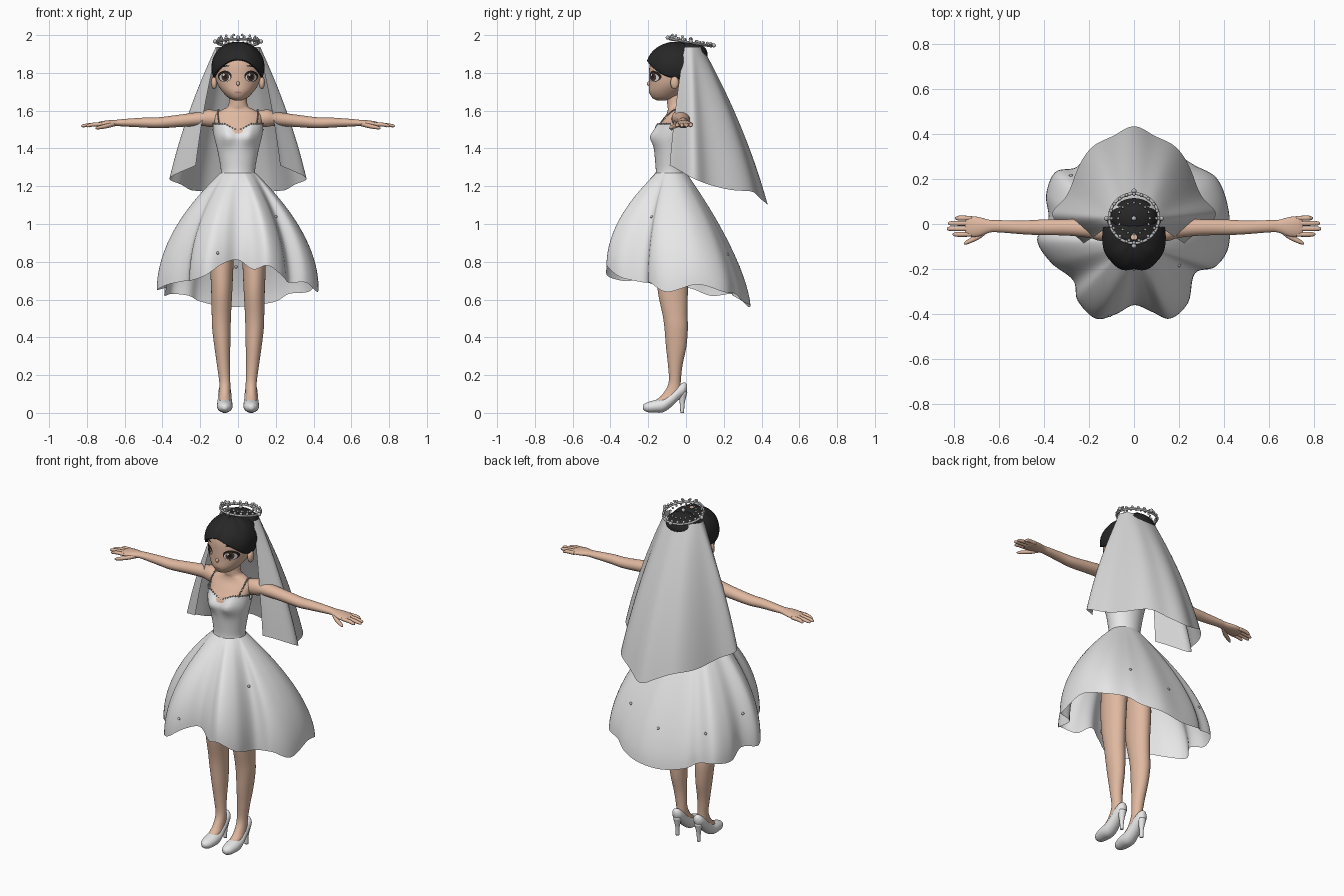
import bpy, bmesh
from math import sin, cos, pi, tau, atan2, acos, exp
from mathutils import Vector, Matrix
from mathutils.bvhtree import BVHTree

cube = bpy.data.objects.get("Cube")
if cube:
    bpy.data.objects.remove(cube)


def material(name, *rgb):
    m = bpy.data.materials.new(name)
    m.use_nodes = True
    m.diffuse_color = (*rgb, 1)
    m.node_tree.nodes["Principled BSDF"].inputs["Base Color"].default_value = (*rgb, 1)
    return m


white = material("satin white", .82, .82, .82)
sheer = material("veil white", .66, .66, .66)
skin = material("skin", .74, .48, .35)
black = material("hair black", .02, .02, .021)
silver = material("silver beads", .5, .5, .52)
lash = material("lash black", .02, .014, .012)
eye_white = material("eye white", .8, .78, .76)
brown = material("iris brown", .07, .04, .03)
pink = material("lip pink", .6, .25, .22)


def finish(name, bm, mat):
    bmesh.ops.recalc_face_normals(bm, faces=bm.faces)
    me = bpy.data.meshes.new(name)
    bm.to_mesh(me)
    bm.free()
    me.materials.append(mat)
    me.shade_smooth()
    ob = bpy.data.objects.new(name, me)
    bpy.context.collection.objects.link(ob)
    return ob


def spline(rows, steps, closed=False):
    """Smooth curve through rows of any width."""
    p = [Vector(r) for r in rows]
    n = len(p)
    get = (lambda i: p[i % n]) if closed else (lambda i: p[max(0, min(n - 1, i))])
    out = []
    for i in range(n if closed else n - 1):
        a, b, c, d = (get(i + k) for k in (-1, 0, 1, 2))
        for s in range(steps):
            t = s / steps
            out.append(b + (c - a) * (t / 2) + (a * 2 - b * 5 + c * 4 - d) * (t * t / 2)
                       + (b * 3 - a - c * 3 + d) * (t ** 3 / 2))
    return out if closed else out + [p[-1]]


def loft(name, rings, mat, closed=True, caps=False):
    bm = bmesh.new()
    vs = [[bm.verts.new(p) for p in ring] for ring in rings]
    n = len(vs[0])
    for a, b in zip(vs, vs[1:]):
        for j in range(n if closed else n - 1):
            k = (j + 1) % n
            bm.faces.new((a[j], a[k], b[k], b[j]))
    if caps:
        bm.faces.new(vs[0])
        bm.faces.new(vs[-1])
    return finish(name, bm, mat)


def tube(name, rows, mat, axis=2, side=1, n=32, steps=4, warp=None, caps=True):
    """Rows are centre x, y, z and two radii across the axis."""
    u, v = [i for i in range(3) if i != axis]
    rings = []
    for r in spline(rows, steps):
        ring = []
        for j in range(n):
            p = Vector(r[:3])
            p[u] += r[3] * cos(tau * j / n)
            p[v] += r[4] * sin(tau * j / n)
            if warp:
                p = warp(p)
            p.x *= side
            ring.append(p)
        rings.append(ring)
    loft(name, rings, mat, caps=caps)
    return rings


def ball(name, centre, radii, mat):
    bm = bmesh.new()
    m = Matrix.Translation(centre) @ Matrix.Diagonal((*radii, 1))
    bmesh.ops.create_uvsphere(bm, u_segments=32, v_segments=20, radius=1, matrix=m)
    return finish(name, bm, mat)


def beads(name, points, r, mat=silver):
    bm = bmesh.new()
    for p in points:
        bmesh.ops.create_icosphere(bm, subdivisions=2, radius=r, matrix=Matrix.Translation(p))
    return finish(name, bm, mat)


# Torso, with a bust swell shared by the body and the bodice
def bust(p):
    if p.y < -.08:
        p.y -= .024 * exp(-((abs(p.x) - .055) / .04) ** 2 - ((p.z - 1.465) / .045) ** 2)
    return p


def neckline(p):
    p = bust(p)
    k = max(0, p.z - 1.44) / .09
    p.z -= k * (.035 * max(0, 1 - abs(p.x) / .07) if p.y < -.08 else .03)
    return p


tube("body", [(0, -.06, .95, .12, .09), (0, -.06, 1.1, .13, .095), (0, -.08, 1.27, .083, .073),
              (0, -.08, 1.4, .1, .08), (0, -.08, 1.48, .117, .086), (0, -.065, 1.54, .125, .07),
              (0, -.05, 1.58, .125, .055), (0, -.05, 1.607, .08, .046), (0, -.055, 1.63, .05, .044),
              (0, -.06, 1.72, .046, .044)], skin, warp=bust)
bodice = tube("bodice", [(0, -.08, 1.25, .094, .083), (0, -.08, 1.29, .091, .08),
                         (0, -.08, 1.38, .107, .088), (0, -.08, 1.46, .125, .096),
                         (0, -.075, 1.53, .133, .085)], white, n=56, warp=neckline, caps=False)
beads("neckline_beads", bodice[-1], .004)

# Arms, hands, legs and shoes
for s, side in ((1, "left"), (-1, "right")):
    tube(side + "_arm", [(.07, -.04, 1.55, .035, .04), (.15, -.03, 1.56, .045, .046),
                         (.2, -.02, 1.557, .041, .037), (.3, -.015, 1.547, .036, .033),
                         (.42, -.015, 1.536, .034, .029), (.5, -.015, 1.537, .03, .026),
                         (.6, -.01, 1.536, .027, .02), (.64, -.01, 1.535, .028, .017),
                         (.69, -.012, 1.532, .043, .017), (.73, -.011, 1.528, .045, .014),
                         (.75, -.011, 1.526, .036, .008)], skin, axis=0, side=s)
    for finger, y, tip in (("index", -.046, .805), ("middle", -.021, .83),
                           ("ring", .003, .825), ("little", .026, .795)):
        tube(f"{side}_{finger}_finger", [(.72, y, 1.528, .01, .01), (.77, y, 1.526, .011, .01),
                                         (tip - .01, y, 1.52, .009, .008), (tip, y, 1.518, .003, .003)],
             skin, axis=0, side=s, n=12)
    tube(side + "_thumb", [(.65, -.025, 1.53, .014, .012), (.69, -.055, 1.52, .014, .012),
                           (.74, -.08, 1.51, .01, .009), (.755, -.087, 1.507, .003, .003)],
         skin, axis=0, side=s, n=12)
    tube(side + "_leg", [(.075, -.065, 1, .065, .085), (.085, -.068, .8, .062, .085),
                         (.086, -.07, .65, .056, .08), (.088, -.058, .52, .051, .066),
                         (.088, -.052, .45, .049, .062), (.083, -.052, .35, .042, .054),
                         (.077, -.057, .25, .034, .038), (.07, -.06, .16, .029, .032),
                         (.07, -.075, .1, .03, .048), (.07, -.11, .07, .03, .045),
                         (.07, -.15, .04, .025, .03)], skin, side=s)
    tube(side + "_shoe", [(.07, -.228, .03, .012, .012), (.07, -.205, .03, .031, .026),
                          (.07, -.16, .035, .041, .034), (.07, -.12, .042, .041, .038),
                          (.07, -.08, .07, .037, .04), (.07, -.04, .107, .034, .039),
                          (.07, -.01, .127, .028, .034), (.07, .006, .132, .012, .02)],
         white, axis=1, side=s)
    tube(side + "_heel", [(.07, -.02, 0, .01, .01), (.07, -.02, .05, .012, .013),
                          (.07, -.018, .11, .025, .025)], white, side=s, n=16)
    strap = spline([(.1, -.137, 1.53), (.106, -.1, 1.575), (.104, -.055, 1.606),
                    (.1, -.015, 1.585), (.095, -.008, 1.5)], 7)
    beads(side + "_strap", [(p.x * s, p.y, p.z) for p in strap], .004)

# Skirt, lofted from the waist to a scalloped hem
hem = spline([(.42, .06, .68), (.37, .2, .64), (.27, .26, .63), (.2, .3, .59), (.08, .34, .57),
              (-.06, .33, .56), (-.2, .3, .59), (-.26, .25, .62), (-.35, .23, .63), (-.39, .13, .62),
              (-.38, .02, .66), (-.43, -.07, .65), (-.37, -.17, .68), (-.27, -.25, .7),
              (-.25, -.34, .7), (-.17, -.42, .73), (-.08, -.4, .79), (0, -.36, .81),
              (.08, -.39, .76), (.16, -.42, .78), (.24, -.35, .72), (.27, -.22, .69),
              (.36, -.19, .69), (.42, -.1, .64)], 6, closed=True)


def skirt_point(p, t):
    a = atan2(p.y + .07, p.x)
    w = Vector((.093 * cos(a), -.08 + .083 * sin(a), 1.27))
    f = 1 - (1 - t) ** (1.95 - .5 * max(0, sin(a)))
    q = w.lerp(p, f)
    q.z = w.z + (p.z - w.z) * t
    return q


loft("skirt", [[skirt_point(p, i / 20) for p in hem] for i in range(21)], white)
beads("skirt_beads", [skirt_point(hem[i], t) for i, t in
                      ((94, .85), (28, .7), (14, .66), (45, .75), (126, .4), (62, .7))], .008)

# Veil, open at the front
half = [(.22, -.085, 1.31), (.3, -.03, 1.28), (.355, .04, 1.24), (.31, .12, 1.21), (.25, .24, 1.18),
        (.17, .35, 1.17), (.08, .405, 1.13)]
edge = spline(half + [(0, .425, 1.1)] + [(-x, y, z) for x, y, z in reversed(half)], 6)
rings = []
for i in range(19):
    t = i / 18
    ring = []
    for j, p in enumerate(edge):
        a = -.4 + (pi + .8) * j / (len(edge) - 1)
        w = Vector((.118 * cos(a), .018 + .068 * sin(a), 1.937))
        q = w.lerp(p, t + .35 * t * (1 - t))
        q.z = w.z + (p.z - w.z) * t
        q += Vector((cos(a), sin(a), 0)) * .008 * sin(a * 9) * t
        ring.append(q)
    rings.append(ring)
loft("veil", rings, sheer, closed=False)

# Head
head = tube("head", [(0, -.13, 1.655, .02, .025), (0, -.115, 1.668, .05, .064),
                     (0, -.1, 1.7, .082, .095), (0, -.08, 1.74, .108, .115),
                     (0, -.065, 1.79, .122, .13), (0, -.06, 1.85, .125, .132),
                     (0, -.06, 1.91, .1, .11), (0, -.06, 1.945, .05, .06)], skin, n=48)
ball("nose", (0, -.195, 1.743), (.009, .012, .012), skin)
me = bpy.data.objects["head"].data
face = BVHTree.FromPolygons([v.co for v in me.vertices], [p.vertices[:] for p in me.polygons])


def decal(name, x, z, rx, rz, lift, mat, tilt=0):
    """Thin oval plate that follows the face."""
    rings = []
    for k in (.02, .35, .7, 1):
        ring = []
        for j in range(24):
            u, v = k * rx * cos(tau * j / 24), k * rz * sin(tau * j / 24)
            q = Vector((x + u, -1, z + v + tilt * u - abs(tilt) * u * u * 30))
            hit = face.ray_cast(q, Vector((0, 1, 0)))[0]
            ring.append(hit - Vector((0, lift, 0)))
        rings.append(ring)
    loft(name, rings, mat)


for s, side in ((1, "left"), (-1, "right")):
    decal(side + "_lashes", .07 * s, 1.782, .036, .03, .002, lash)
    decal(side + "_eye", .069 * s, 1.776, .029, .022, .003, eye_white)
    decal(side + "_iris", .068 * s, 1.779, .02, .023, .004, brown)
    decal(side + "_pupil", .068 * s, 1.781, .011, .013, .005, lash)
    decal(side + "_glint", .068 * s - .008, 1.79, .006, .006, .006, eye_white)
    decal(side + "_brow", .07 * s, 1.836, .026, .004, .003, lash, -.12 * s)
    ball(side + "_ear", (.126 * s, -.06, 1.748), (.016, .022, .034), skin)
decal("lips", 0, 1.697, .018, .005, .002, pink)

# Hair cap with a centre parting, a hairline and a tucked-in rim
rings = []
for k in range(1, 25):
    t = min(1, k / 22)
    tuck = 1 - .06 * max(0, k - 22)
    ring = []
    for j in range(72):
        a = tau * j / 72
        s = -sin(a)
        low = acos(-.42 + (.74 * s * s if s > 0 else .28 * s))
        e = low * t
        r = tuck * (1 - .05 * max(0, s) * max(0, 1 - abs(cos(a)) / .3) + .012 * sin(e * 3) * cos(a * 8))
        ring.append(Vector((.142 * r * sin(e) * cos(a), -.06 + .157 * r * sin(e) * sin(a),
                            1.83 + .135 * r * cos(e))))
    rings.append(ring)
loft("hair", rings, black)
ball("hair_bun", (0, .03, 1.895), (.103, .085, .07), black)


# Tiara: tilted beaded rings with four larger beads
def crown(r, count, lift=0):
    return [Vector((r * cos(tau * j / count), .025 + r * sin(tau * j / count),
                    1.96 + lift - .17 * r * sin(tau * j / count))) for j in range(count)]


loft("tiara_band", [[p + Vector((0, 0, .007 * sin(b))) * 1 + Vector((p.x, p.y - .025, 0)) * .06 * cos(b)
                     for p in crown(.11, 48)] for b in [tau * i / 10 for i in range(11)]], silver)
beads("tiara_beads", crown(.108, 20, .012), .008)
beads("tiara_inner_beads", crown(.07, 16, .012), .006)
beads("tiara_points", crown(.122, 4, .006) + [Vector((0, .025, 1.978))], .011)
beads("tiara_peaks", [p for p in crown(.1, 14, .024) if p.y < .03], .007)
